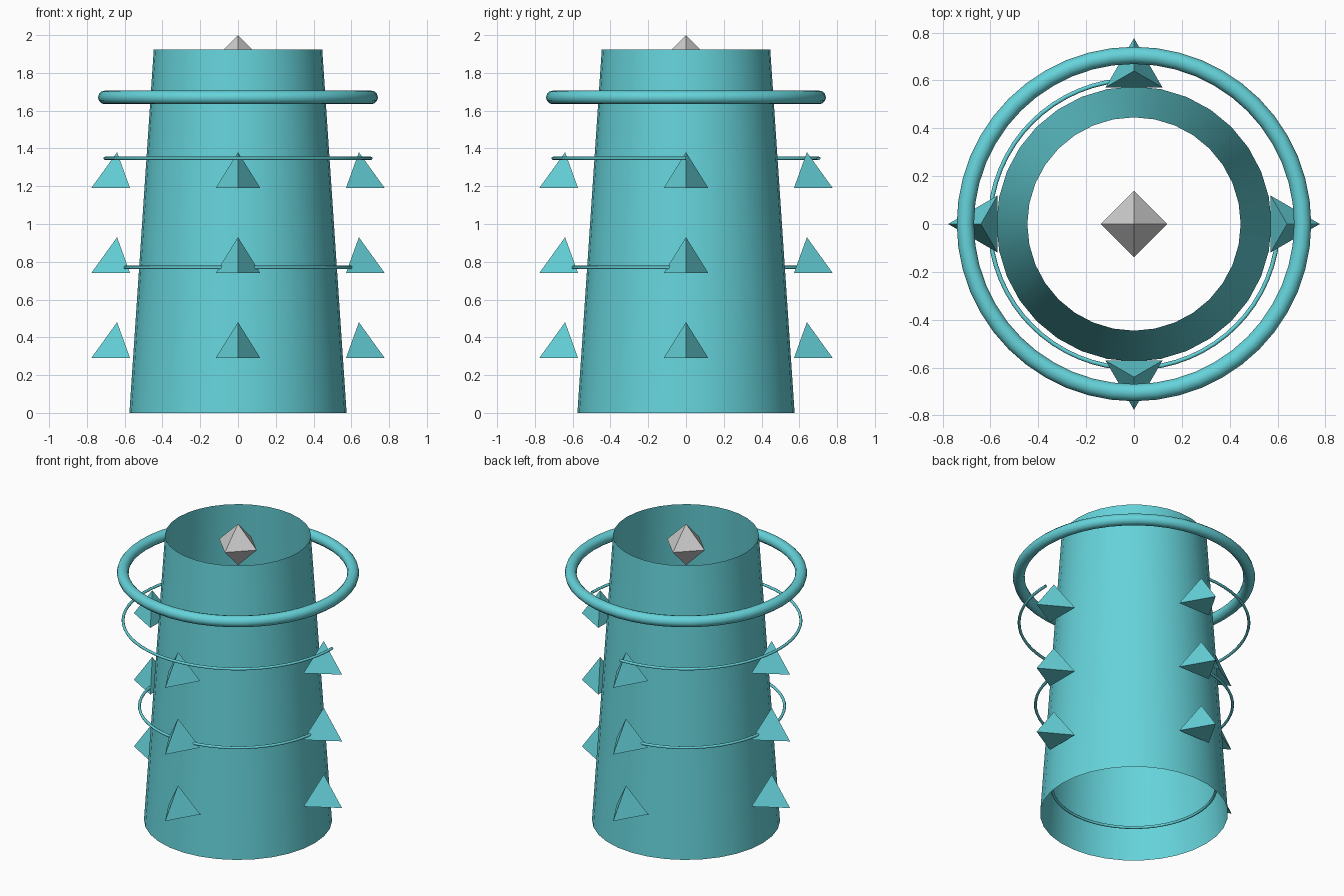
import bpy, bmesh
from math import sin, cos, pi

if "Cube" in bpy.data.objects:
    bpy.data.objects.remove(bpy.data.objects["Cube"])

teal = bpy.data.materials.new("teal")
teal.diffuse_color = (0.13, 0.65, 0.70, 1)
teal.use_nodes = True
teal.node_tree.nodes["Principled BSDF"].inputs["Base Color"].default_value = teal.diffuse_color


def add_mesh(name, bm, mat=None, smooth=False):
    bmesh.ops.recalc_face_normals(bm, faces=bm.faces[:])
    mesh = bpy.data.meshes.new(name)
    bm.to_mesh(mesh)
    bm.free()
    for p in mesh.polygons:
        p.use_smooth = smooth
    if mat:
        mesh.materials.append(mat)
    obj = bpy.data.objects.new(name, mesh)
    bpy.context.collection.objects.link(obj)
    return obj


def hull(name, points, mat=None):
    bm = bmesh.new()
    for p in points:
        bm.verts.new(p)
    bmesh.ops.convex_hull(bm, input=bm.verts[:])
    return add_mesh(name, bm, mat)


def sweep(name, radius, thick, z, start, angle, steps, sides):
    """Round bar swept along a horizontal circle or open arc."""
    closed = angle >= 2 * pi
    bm = bmesh.new()
    rings = []
    for i in range(steps if closed else steps + 1):
        a = start + angle * i / steps
        ring = []
        for j in range(sides):
            b = 2 * pi * j / sides
            r = radius + thick * cos(b)
            ring.append(bm.verts.new((r * cos(a), r * sin(a), z + thick * sin(b))))
        rings.append(ring)
    for i in range(steps):
        p, q = rings[i], rings[(i + 1) % len(rings)]
        for j in range(sides):
            k = (j + 1) % sides
            bm.faces.new((p[j], q[j], q[k], p[k]))
    return add_mesh(name, bm, teal, True)


# Tapered open-ended shell
bm = bmesh.new()
bmesh.ops.create_cone(bm, cap_ends=False, segments=32, radius1=0.575, radius2=0.446, depth=1.925)
bmesh.ops.translate(bm, verts=bm.verts[:], vec=(0, 0, 1.925 / 2))
add_mesh("tapered_shell", bm, teal, True)

# Heavy upper ring
sweep("upper_ring", 0.705, 0.036, 1.67, 0, 2 * pi, 48, 12)

# Thin three-quarter hoops, open at the back right; lowest sits inside the shell
for i in range(3):
    sweep(f"thin_hoop_{i + 1}", 0.503 + 0.1 * i, 0.009, 0.192 + 0.578 * i, pi / 2, 1.5 * pi, 48, 8)

# Three rows of four three-sided spikes, one corner pointing outward
for row in range(3):
    z = 0.29 + 0.45 * row
    for side in range(4):
        a = side * pi / 2
        cx, cy = 0.64 * cos(a), 0.64 * sin(a)
        pts = [(cx + 0.137 * cos(a + k * 2 * pi / 3), cy + 0.137 * sin(a + k * 2 * pi / 3), z)
               for k in range(3)]
        hull(f"spike_{row + 1}_{side + 1}", pts + [(cx, cy, z + 0.19)], teal)

# Grey octahedral crystal in the open top
r, z = 0.14, 1.86
hull("top_crystal", [(r, 0, z), (-r, 0, z), (0, r, z), (0, -r, z), (0, 0, z + r), (0, 0, z - r)])
